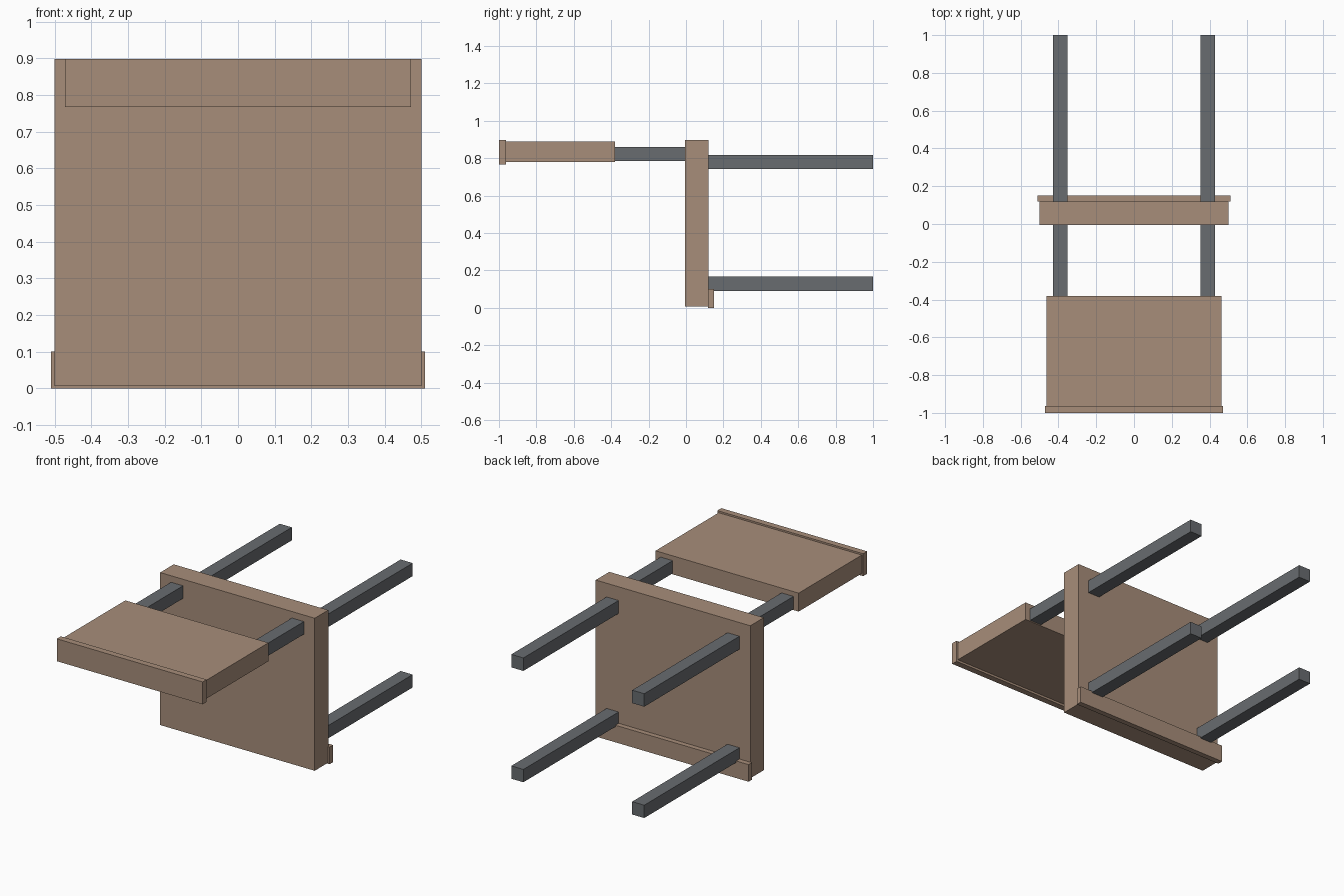
import bpy
import bmesh
from mathutils import Vector

cube = bpy.data.objects.get("Cube")
if cube:
    bpy.data.objects.remove(cube, do_unlink=True)


def material(name, colour):
    mat = bpy.data.materials.new(name)
    mat.use_nodes = True
    mat.diffuse_color = colour
    for node in mat.node_tree.nodes:
        if node.type == 'BSDF_PRINCIPLED':
            node.inputs["Base Color"].default_value = colour
    return mat


wood = material("tan wood", (0.39, 0.27, 0.195, 1))
metal = material("dark grey metal", (0.14, 0.15, 0.16, 1))


def box(name, x, y, z, mat):
    """Box between the (low, high) limits on each axis."""
    low, high = (Vector(c) for c in zip(x, y, z))
    size, centre = high - low, (high + low) / 2
    bm = bmesh.new()
    bmesh.ops.create_cube(bm, size=1)
    for v in bm.verts:
        v.co = Vector(a * b for a, b in zip(v.co, size)) + centre
    mesh = bpy.data.meshes.new(name)
    bm.to_mesh(mesh)
    bm.free()
    mesh.materials.append(mat)
    obj = bpy.data.objects.new(name, mesh)
    bpy.context.collection.objects.link(obj)


# Chair lying on its front edge: upright seat slab and its front trim
box("seat", (-0.5, 0.5), (-0.005, 0.12), (0.006, 0.898), wood)
box("seat_trim", (-0.51, 0.51), (0.118, 0.15), (0, 0.1), wood)

# Backrest panel and its top rail
box("backrest", (-0.463, 0.463), (-0.97, -0.38), (0.78, 0.888), wood)
box("backrest_rail", (-0.472, 0.472), (-1, -0.963), (0.767, 0.898), wood)

# Legs and backrest posts on both sides
for side, sign in (("left", 1), ("right", -1)):
    x = sorted((sign * 0.352, sign * 0.43))
    box(side + "_front_leg", x, (0.11, 1), (0.091, 0.166), metal)
    box(side + "_rear_leg", x, (0.11, 1), (0.742, 0.818), metal)
    box(side + "_back_post", x, (-0.4, 0.01), (0.786, 0.86), metal)
